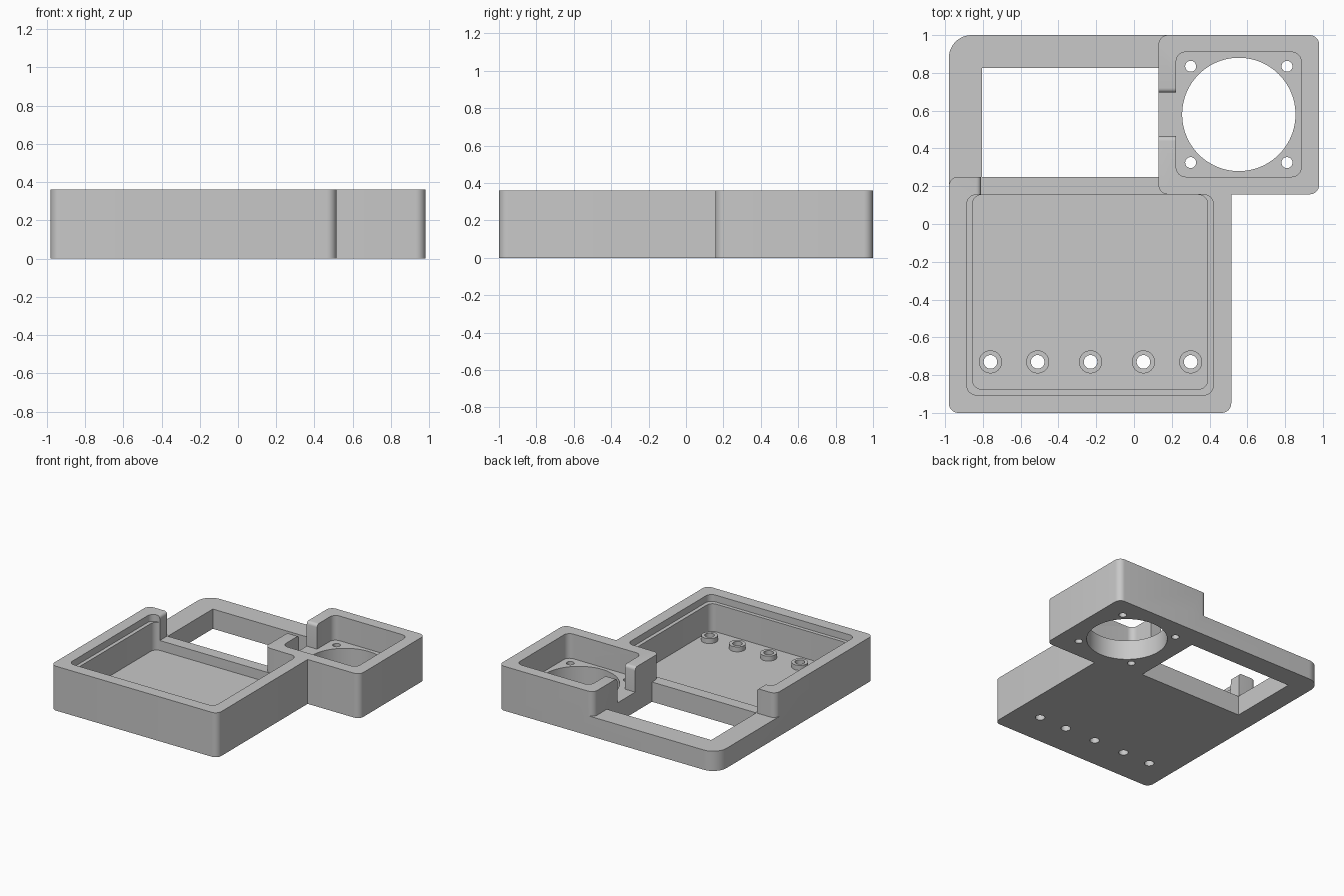
import bpy, bmesh, math
from mathutils import Vector

cube = bpy.data.objects.get("Cube")
if cube:
    bpy.data.objects.remove(cube, do_unlink=True)

H = 0.36         # full wall height
LOW = 0.16       # height of the low frame and of the fan plate
FLOOR = 0.08     # tray floor thickness

SHADE = (0.58, 0.58, 0.58, 1)
grey = bpy.data.materials.new("plain grey")
grey.use_nodes = True
grey.diffuse_color = SHADE
grey.node_tree.nodes["Principled BSDF"].inputs["Base Color"].default_value = SHADE


def prism(name, points, shift):
    """Extrude a closed outline of 3D points along shift."""
    bm = bmesh.new()
    face = bm.faces.new([bm.verts.new(p) for p in points])
    new = bmesh.ops.extrude_face_region(bm, geom=[face])["geom"]
    bmesh.ops.translate(bm, vec=shift, verts=[g for g in new if isinstance(g, bmesh.types.BMVert)])
    bmesh.ops.recalc_face_normals(bm, faces=bm.faces)
    mesh = bpy.data.meshes.new(name)
    bm.to_mesh(mesh)
    bm.free()
    mesh.materials.append(grey)
    ob = bpy.data.objects.new(name, mesh)
    bpy.context.collection.objects.link(ob)
    return ob


def rounded_box(name, x0, x1, y0, y1, z0, z1, r=0.05, steps=8):
    pts = []
    corners = [(x1 - r, y1 - r), (x0 + r, y1 - r), (x0 + r, y0 + r), (x1 - r, y0 + r)]
    for i, (cx, cy) in enumerate(corners):
        for k in range(steps + 1):
            a = math.pi / 2 * (i + k / steps)
            pts.append((cx + r * math.cos(a), cy + r * math.sin(a), z0))
    return prism(name, pts, (0, 0, z1 - z0))


def box(name, x0, x1, y0, y1, z0, z1):
    pts = [(x0, y0, z0), (x1, y0, z0), (x1, y1, z0), (x0, y1, z0)]
    return prism(name, pts, (0, 0, z1 - z0))


def disc(name, x, y, r, z0, z1, n=32):
    angles = [2 * math.pi * i / n for i in range(n)]
    pts = [(x + r * math.cos(a), y + r * math.sin(a), z0) for a in angles]
    return prism(name, pts, (0, 0, z1 - z0))


def flared_slot(name, a0, a1, origin, along, shift, r=0.025, steps=5):
    """Slot cutter whose mouth flares, leaving rounded top edges on the walls."""
    side = []
    for k in range(steps + 1):
        t = math.pi / 2 * k / steps
        side.append((r * (1 - math.cos(t)), H - r + r * math.sin(t)))
    right = [(a1, LOW)] + [(a1 + d, z) for d, z in side] + [(a1 + r, H + 0.1)]
    left = [(a0, LOW)] + [(a0 - d, z) for d, z in side] + [(a0 - r, H + 0.1)]
    pts = [Vector(origin) + Vector(along) * a + Vector((0, 0, z)) for a, z in right + left[::-1]]
    return prism(name, pts, shift)


def combine(target, other, operation):
    mod = target.modifiers.new(operation.lower(), 'BOOLEAN')
    mod.operation = operation
    mod.solver = 'EXACT'
    mod.object = other
    bpy.context.view_layer.objects.active = target
    bpy.ops.object.modifier_apply(modifier=mod.name)
    bpy.data.objects.remove(other, do_unlink=True)


def add(other):
    combine(body, other, 'UNION')


def cut(other):
    combine(body, other, 'DIFFERENCE')


# Tray block and low frame behind it
body = rounded_box("tray_and_fan_housing", -0.98, 0.515, -1, 0.25, 0, H)
add(rounded_box("low_frame", -0.98, 0.4, -0.3, 1, 0, LOW, r=0.12, steps=12))

# Lowered back wall and open window
cut(flared_slot("back_wall_slot", -0.81, 0.25, (0, 0.1, 0), (1, 0, 0), (0, 0.3, 0)))
cut(box("window", -0.805, 0.25, 0.25, 0.827, -0.1, H + 0.1))

# Tray cavity with a lid ledge around the rim
cut(rounded_box("lid_recess", -0.885, 0.42, -0.905, 0.155, 0.305, H + 0.1))
cut(rounded_box("tray_cavity", -0.855, 0.39, -0.875, 0.155, FLOOR, H + 0.1))

# Fan housing with its cavity, cable notch and air hole
add(rounded_box("fan_housing", 0.13, 0.98, 0.157, 1, 0, H))
cut(rounded_box("fan_cavity", 0.223, 0.885, 0.25, 0.91, LOW, H + 0.1))
cut(flared_slot("cable_notch", 0.465, 0.695, (0.05, 0, 0), (0, 1, 0), (0.25, 0, 0)))
cut(disc("air_hole", 0.555, 0.58, 0.30, -0.1, H, n=96))
for sx in (-1, 1):
    for sy in (-1, 1):
        cut(disc("fan_screw_hole", 0.555 + sx * 0.255, 0.58 + sy * 0.255, 0.029, -0.1, 0.3))

# Row of hollow bosses on the tray floor
for x in (-0.76, -0.51, -0.23, 0.05, 0.30):
    add(disc("boss", x, -0.73, 0.061, 0.01, 0.12))
    cut(disc("boss_hole", x, -0.73, 0.036, -0.1, 0.2))

bpy.ops.object.select_all(action='DESELECT')
body.select_set(True)
bpy.context.view_layer.objects.active = body
bpy.ops.object.shade_smooth_by_angle(angle=math.radians(30))
